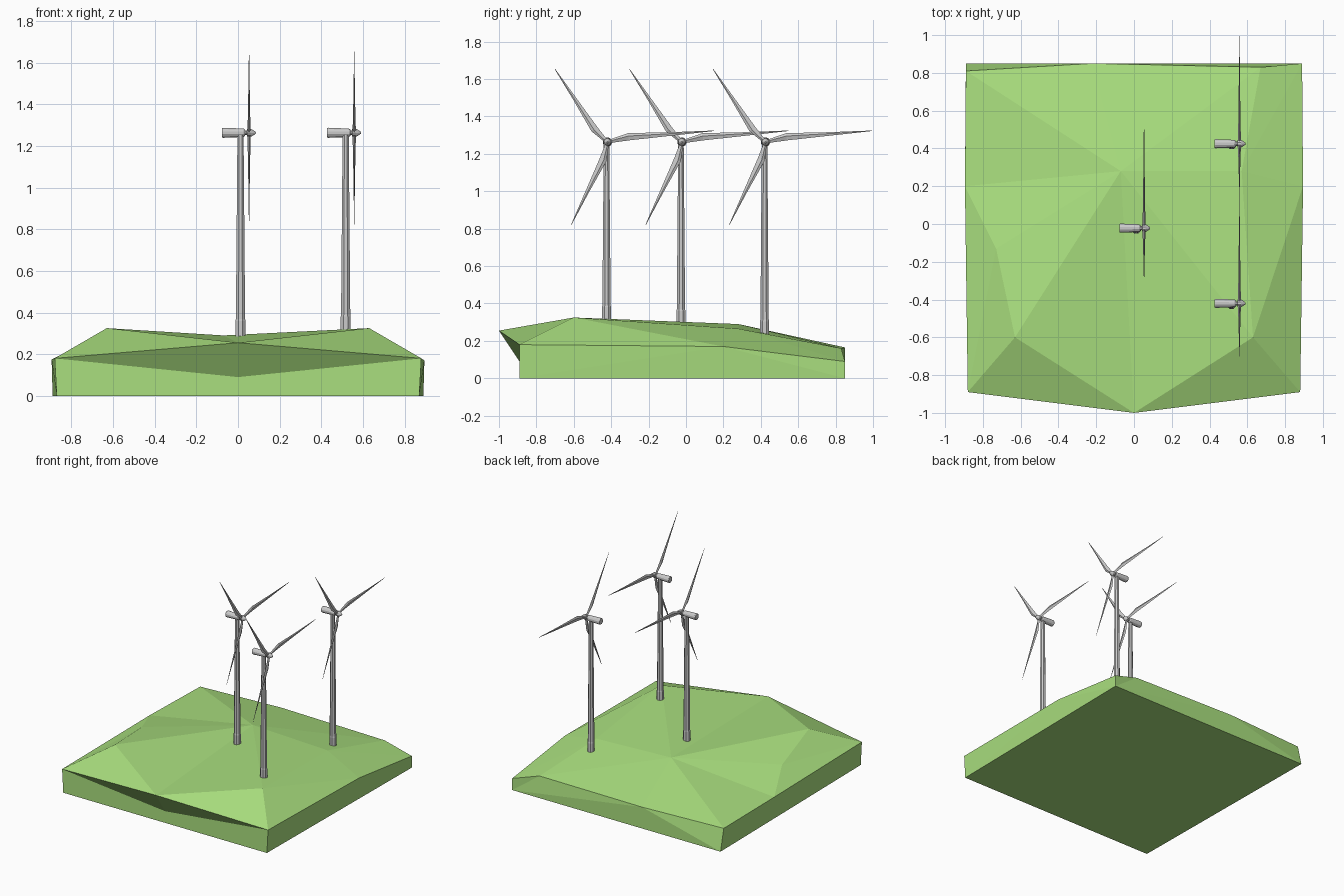
import bpy, bmesh, math
from mathutils import Vector, Matrix

if "Cube" in bpy.data.objects:
    bpy.data.objects.remove(bpy.data.objects["Cube"])


def add_mesh(name, verts, faces):
    mesh = bpy.data.meshes.new(name)
    mesh.from_pydata(verts, [], faces)
    bm = bmesh.new()
    bm.from_mesh(mesh)
    bmesh.ops.recalc_face_normals(bm, faces=bm.faces)
    bm.to_mesh(mesh)
    bm.free()
    ob = bpy.data.objects.new(name, mesh)
    bpy.context.collection.objects.link(ob)
    return ob


def lathe(name, profile, sides, matrix):
    """Closed solid of revolution from (radius, height) pairs."""
    verts = [matrix @ Vector((r * math.cos(a), r * math.sin(a), h))
             for r, h in profile
             for a in (math.tau * (i + 0.5) / sides for i in range(sides))]
    faces = [(k * sides + i, k * sides + (i + 1) % sides,
              (k + 1) * sides + (i + 1) % sides, (k + 1) * sides + i)
             for k in range(len(profile) - 1) for i in range(sides)]
    last = (len(profile) - 1) * sides
    faces += [tuple(range(sides))[::-1], tuple(range(last, last + sides))]
    return add_mesh(name, verts, faces)


# Faceted hill: outer rim, inner peaks and base points
P = {
    'fl': (-.88, -.89, .18), 'fm': (0, -1, .255), 'fr': (.88, -.89, .18),
    'r': (.895, .2, .17), 'br': (.89, .85, .09), 'b2': (.67, .83, .16),
    'bm': (-.22, .85, .165), 'bl': (-.89, .81, .165), 'l': (-.895, .2, .175),
    'pl': (-.63, -.6, .325), 'pr': (.63, -.6, .325), 'q': (.57, .28, .265),
    'c': (-.07, .28, .29), 'k': (-.73, -.13, .255),
    'FL': (-.87, -.89, 0), 'FR': (.87, -.89, 0),
    'BR': (.89, .85, 0), 'BL': (-.89, .85, 0), 'u': (0, -.89, .09),
}
hill_faces = """
fl fm pl, fm fr pr, fm pr c, fm c pl, pr q c, pr fr r, pr r q, q r br, q br b2,
q b2 c, c b2 bm, c bm bl, c bl l, c l k, c k pl, pl k fl, k l fl,
fl u fm, fm u fr, fl FL u, FL FR u, FR fr u,
fr FR r, FR BR r, r BR br, br BR b2, b2 BR bm, BR BL bm, bm BL bl,
bl BL l, BL FL l, FL fl l, FL BL BR FR
"""
keys = list(P)
faces = [tuple(keys.index(n) for n in f.split()) for f in hill_faces.split(',')]
hill = add_mesh('hill', list(P.values()), faces)
green = bpy.data.materials.new('grass')
green.diffuse_color = (.40, .74, .21, 1)
green.use_nodes = True
green.node_tree.nodes["Principled BSDF"].inputs["Base Color"].default_value = green.diffuse_color
hill.data.materials.append(green)

HUB_Z = 1.263
TIPS = [(.57, .06), (-.28, .39), (-.193, -.44)]


def blade(name, hub, tip):
    """Thin tapered blade with its widest point near the root."""
    along = Vector((0, *tip))
    length = along.length
    along /= length
    side = Vector((0, -along.z, along.y))
    front = Vector((1, 0, 0))
    verts, n = [], 4
    # distance, trailing edge, leading edge, half thickness
    for d, lo, hi, t in [(.0, -.010, .010, .008), (.05, -.006, .016, .008),
                         (.20, -.003, .036, .006), (.6, -.002, .017, .003),
                         (1, -.001, .002, .0008)]:
        base = hub + along * (d * length)
        mid = lo + (hi - lo) * .6
        verts += [base + side * lo, base + side * mid + front * t,
                  base + side * hi, base + side * mid - front * t]
    fs = [(k * n + i, k * n + (i + 1) % n, (k + 1) * n + (i + 1) % n, (k + 1) * n + i)
          for k in range(4) for i in range(n)]
    fs += [(0, 1, 2, 3), (16, 17, 18, 19)]
    add_mesh(name, verts, fs)


def turbine(tag, x, y, ground):
    # Tower with a wider foot
    lathe('tower_' + tag, [(.026, ground - .05), (.026, ground + .07),
                           (.024, ground + .08), (.016, HUB_Z - .01)],
          8, Matrix.Translation((x, y, 0)))
    # Nacelle and hub lie along x
    axis = Matrix.Translation((x, y + .005, HUB_Z)) @ Matrix.Rotation(math.pi / 2, 4, 'Y')
    lathe('nacelle_' + tag, [(.022, -.09), (.025, -.084), (.021, .015), (.016, .022)], 12, axis)
    lathe('hub_' + tag, [(.011, .02), (.011, .03), (.020, .032), (.020, .05),
                         (.013, .062), (.004, .074)], 10, axis)
    for i, tip in enumerate(TIPS):
        blade(f'blade_{tag}_{i + 1}', Vector((x + .041, y + .005, HUB_Z)), tip)


for tag, x, y, ground in [('front', .517, -.425, .31), ('middle', .012, -.027, .29),
                          ('back', .517, .42, .235)]:
    turbine(tag, x, y, ground)
